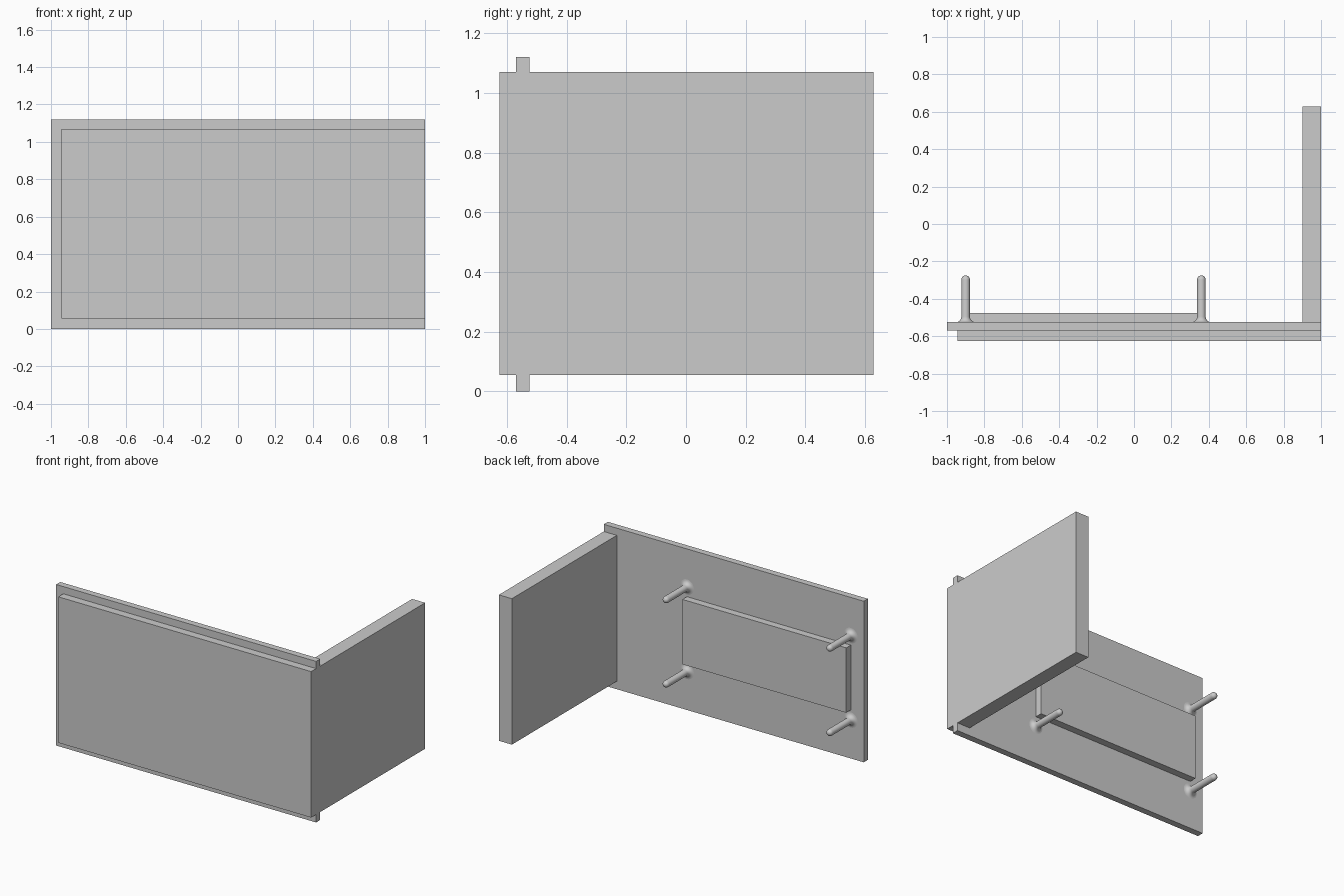
import bpy, bmesh, math
from mathutils import Matrix, Vector

cube = bpy.data.objects.get("Cube")
if cube:
    bpy.data.objects.remove(cube, do_unlink=True)

grey = bpy.data.materials.new("plain grey")
grey.use_nodes = True
colour = (0.6, 0.6, 0.6, 1)
grey.diffuse_color = colour
grey.node_tree.nodes["Principled BSDF"].inputs["Base Color"].default_value = colour


def add_object(name, bm):
    bmesh.ops.recalc_face_normals(bm, faces=bm.faces)
    mesh = bpy.data.meshes.new(name)
    bm.to_mesh(mesh)
    bm.free()
    mesh.materials.append(grey)
    obj = bpy.data.objects.new(name, mesh)
    bpy.context.collection.objects.link(obj)
    return obj


def box(name, low, high):
    low, high = Vector(low), Vector(high)
    bm = bmesh.new()
    bmesh.ops.create_cube(bm, size=1, matrix=Matrix.Translation((low + high) / 2)
                          @ Matrix.Diagonal((*(high - low), 1)))
    return add_object(name, bm)


def pin(name, x, z):
    # Lathed profile (radius, depth): flared foot, straight shaft, rounded tip
    foot, shaft, flare, tip = -0.525, 0.023, 0.03, -0.275
    steps = [i * math.pi / 12 for i in range(7)]
    profile = [(shaft + flare * (1 - math.sin(a)), foot + flare * (1 - math.cos(a)))
               for a in steps]
    profile += [(shaft * math.cos(a), tip - shaft * (1 - math.sin(a))) for a in steps]
    bm = bmesh.new()
    verts = [bm.verts.new((x + r, y, z)) for r, y in profile]
    edges = [bm.edges.new(pair) for pair in zip(verts, verts[1:])]
    bmesh.ops.spin(bm, geom=verts + edges, cent=(x, 0, z), axis=(0, 1, 0),
                   angle=math.tau, steps=32)
    bmesh.ops.remove_doubles(bm, verts=bm.verts, dist=0.0001)
    obj = add_object(name, bm)
    obj.data.shade_smooth()


# Flat panels
box("back_plate", (-1, -0.57, 0), (1, -0.525, 1.12))
box("front_panel", (-0.945, -0.625, 0.055), (1, -0.57, 1.07))
box("side_panel", (0.9, -0.525, 0.055), (1, 0.628, 1.07))
box("rear_block", (-0.9, -0.525, 0.337), (0.36, -0.475, 0.788))

# Mounting pins around the rear block
for side, x in (("right", -0.9), ("left", 0.36)):
    for level, z in (("lower", 0.268), ("upper", 0.855)):
        pin(f"{level}_{side}_pin", x, z)
